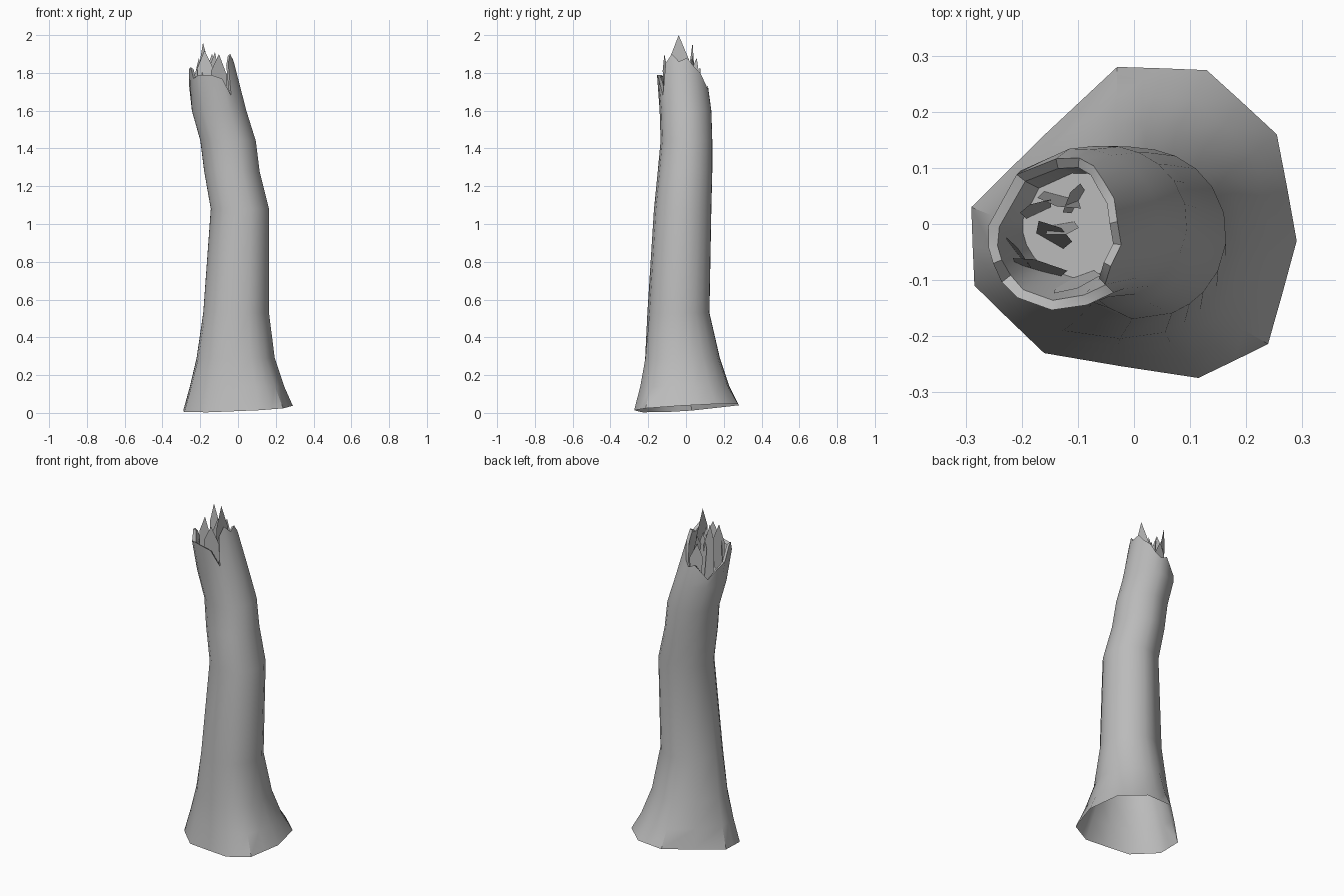
import bpy, bmesh, math, random
from mathutils import Vector

random.seed(4)
if "Cube" in bpy.data.objects:
    bpy.data.objects.remove(bpy.data.objects["Cube"], do_unlink=True)

wood = bpy.data.materials.new("grey_wood")
wood.use_nodes = True
wood.diffuse_color = (0.5, 0.5, 0.5, 1)
wood.node_tree.nodes["Principled BSDF"].inputs["Base Color"].default_value = (0.5, 0.5, 0.5, 1)


def make_object(name, bm):
    mesh = bpy.data.meshes.new(name)
    bm.to_mesh(mesh)
    bm.free()
    mesh.materials.append(wood)
    obj = bpy.data.objects.new(name, mesh)
    bpy.context.collection.objects.link(obj)
    return obj


# Nine-sided root outline, with a midpoint added on every side
corners = [(.29, -.03), (.255, .16), (.13, .275), (-.03, .28), (-.29, .03),
           (-.285, -.11), (-.16, -.23), (.115, -.275), (.24, -.215)]
outline = []
for i, c in enumerate(corners):
    a, b = Vector(c), Vector(corners[(i + 1) % len(corners)])
    outline += [a, (a + b) / 2]

# Trunk silhouette: height, x min, x max, y min, y max
sections = [(.02, -.29, .29, -.28, .28), (.14, -.255, .245, -.25, .23),
            (.29, -.22, .195, -.225, .18), (.53, -.185, .165, -.205, .125),
            (1.08, -.145, .165, -.17, .135), (1.28, -.18, .115, -.15, .14),
            (1.44, -.2, .095, -.135, .14), (1.6, -.245, .045, -.14, .135),
            (1.78, -.265, -.005, -.155, .11), (1.92, -.25, -.035, -.14, .09)]

# Splintered rim height for each column, counter-clockwise from the left side
rim = [1.86, 1.88, 1.83, 1.8, 1.74, 1.71, 1.73, 1.65, 1.74,
       1.82, 1.83, 1.77, 1.79, 1.79, 1.77, 1.68, 1.85, 1.9]


def point(col, z, scale=1.0):
    """Trunk surface point of a column at a height, rounder further up."""
    for lo, hi in zip(sections, sections[1:]):
        if z <= hi[0]:
            break
    t = max(0, min(1, (z - lo[0]) / (hi[0] - lo[0])))
    x0, x1, y0, y1 = [p + (q - p) * t for p, q in zip(lo[1:], hi[1:])]
    u = Vector((outline[col].x / .29, outline[col].y / .28))
    u = u.lerp(u.normalized(), min(1, z / .5)) * scale
    return Vector(((x0 + x1) / 2 + u.x * (x1 - x0) / 2, (y0 + y1) / 2 + u.y * (y1 - y0) / 2, z))


# Trunk: outer wall, jagged rim, inner hollow
bm = bmesh.new()
n = len(outline)
rings = []
for k, s in enumerate(sections[:8]):
    ring = []
    for i in range(n):
        p = point(i, s[0])
        if k == 0:  # uneven ground edge, higher at the back left
            p.z = max(0, .025 + .05 * p.x + .06 * p.y)
        ring.append(bm.verts.new(p))
    rings.append(ring)
rings.append([bm.verts.new(point(i, rim[i])) for i in range(n)])
rings.append([bm.verts.new(point(i, rim[i] - .01, .86)) for i in range(n)])
rings.append([bm.verts.new(point(i, 1.6, .68)) for i in range(n)])
for lower, upper in zip(rings, rings[1:]):
    for i in range(n):
        j = (i + 1) % n
        bm.faces.new((lower[i], lower[j], upper[j], upper[i]))
bm.faces.new(rings[-1])
trunk = make_object("trunk", bm)
bpy.context.view_layer.objects.active = trunk
trunk.select_set(True)
bpy.ops.object.shade_smooth_by_angle(angle=math.radians(40))
trunk.select_set(False)


def splinter(bm, x, y, turn, width, tip, lean=.0):
    """A flat pointed sliver standing in the hollow."""
    along = Vector((math.cos(math.radians(turn)), math.sin(math.radians(turn)), 0))
    out = Vector((-along.y, along.x, 0)) * lean
    base = Vector((x, y, 1.6))
    h = tip - 1.6
    shape = [(-.4, 0), (.4, 0), (.5, .62), (random.uniform(-.15, .15), 1), (-.5, .7)]
    bm.faces.new([bm.verts.new(base + along * width * a + out * b + Vector((0, 0, h * b)))
                  for a, b in shape])


# Broken splinters: position, direction, width, tip height, lean
bm = bmesh.new()
for args in [(-.085, -.03, 90, .11, 2.0, 0), (-.17, -.085, -12, .1, 1.92, .02),
             (-.105, -.095, 20, .09, 1.9, -.02), (-.21, -.055, -50, .07, 1.88, .01),
             (-.17, .02, 25, .06, 1.96, .02), (-.13, .05, -15, .08, 1.9, -.02),
             (-.1, .04, 60, .06, 1.88, .02), (-.15, -.03, -30, .07, 1.87, .03),
             (-.13, .0, 10, .06, 1.91, -.02), (-.12, .075, 10, .08, 1.84, 0)]:
    splinter(bm, *args)
make_object("splinters", bm)
